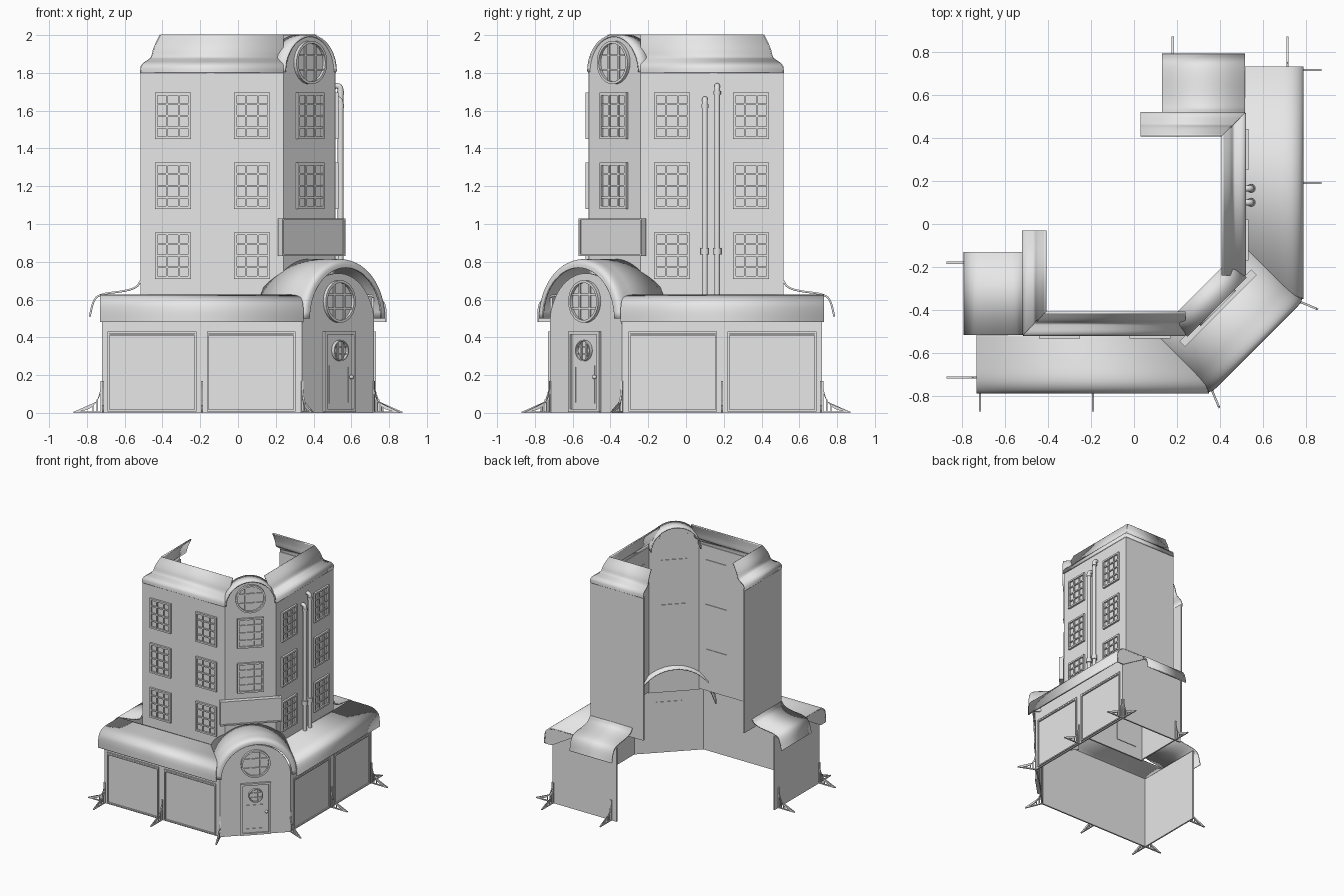
import bpy, bmesh, math
from mathutils import Matrix, Vector

old = bpy.data.objects.get("Cube")
if old:
    bpy.data.objects.remove(old, do_unlink=True)

GREY = (0.8, 0.8, 0.8, 1)
mat = bpy.data.materials.new("plain grey")
mat.use_nodes = True
mat.diffuse_color = GREY
mat.node_tree.nodes["Principled BSDF"].inputs["Base Color"].default_value = GREY

# Each wall has a local frame: x along it, -y outward, z up; angle turns it about z.
CORNER = 45


def finish(name, bm, angle, thick=0, closed=True):
    if closed:
        bmesh.ops.recalc_face_normals(bm, faces=bm.faces)
    me = bpy.data.meshes.new(name)
    bm.to_mesh(me)
    bm.free()
    ob = bpy.data.objects.new(name, me)
    bpy.context.collection.objects.link(ob)
    ob.rotation_euler.z = math.radians(angle)
    me.materials.append(mat)
    if thick:
        mod = ob.modifiers.new("thickness", 'SOLIDIFY')
        mod.thickness, mod.offset = thick, 0
    return ob


def add_prism(bm, pts, vec):
    low = [bm.verts.new(p) for p in pts]
    high = [bm.verts.new(Vector(p) + Vector(vec)) for p in pts]
    bm.faces.new(low)
    bm.faces.new(high[::-1])
    for i in range(len(pts)):
        j = (i + 1) % len(pts)
        bm.faces.new((low[i], low[j], high[j], high[i]))


def add_box(bm, a0, a1, d0, d1, z0, z1):
    add_prism(bm, [(a0, -d0, z0), (a1, -d0, z0), (a1, -d0, z1), (a0, -d0, z1)], (0, d0 - d1, 0))


def boxes(name, items, angle):
    bm = bmesh.new()
    for it in items:
        add_box(bm, *it)
    return finish(name, bm, angle)


def outline_wall(name, outline, d, angle, depth=0.012):
    bm = bmesh.new()
    add_prism(bm, [(a, -d, z) for a, z in outline], (0, depth, 0))
    return finish(name, bm, angle)


def grid(name, rows, angle, thick=0.01):
    bm = bmesh.new()
    vs = [[bm.verts.new(p) for p in row] for row in rows]
    for r, s in zip(vs, vs[1:]):
        for i in range(len(r) - 1):
            bm.faces.new((r[i], r[i + 1], s[i + 1], s[i]))
    return finish(name, bm, angle, thick, closed=False)


def rounded(pts, rounds=2):
    for _ in range(rounds):
        out = [pts[0]]
        for (a, b), (c, d) in zip(pts, pts[1:]):
            out += [(a * .75 + c * .25, b * .75 + d * .25), (a * .25 + c * .75, b * .25 + d * .75)]
        pts = out + [pts[-1]]
    return pts


def arc(r, zc, n=28):
    return [(r * math.cos(math.pi * i / n), zc + r * math.sin(math.pi * i / n)) for i in range(n + 1)]


def frame_bars(a0, a1, z0, z1, d, w, out):
    return [(a0, a1, d, d + out, z0, z0 + w), (a0, a1, d, d + out, z1 - w, z1),
            (a0, a0 + w, d, d + out, z0, z1), (a1 - w, a1, d, d + out, z0, z1)]


def window(name, a, z0, d, angle, w=0.19, h=0.245):
    a0, z1 = a - w / 2, z0 + h
    items = frame_bars(a0, a0 + w, z0, z1, d, 0.014, 0.016)
    items += [(a0 + w * k / 3 - .005, a0 + w * k / 3 + .005, d, d + .012, z0, z1) for k in (1, 2)]
    items += [(a0, a0 + w, d, d + .012, z0 + h * k / 4 - .005, z0 + h * k / 4 + .005) for k in (1, 2, 3)]
    items.append((a0, a0 + w, d - .017, d + .003, z0, z1))
    boxes(name, items, angle)


def round_window(name, z, r, d, angle, bar=0.005):
    bm = bmesh.new()
    n = 32
    turn = [2 * math.pi * i / n for i in range(n)]
    add_prism(bm, [(r * math.cos(t), -d - .003, z + r * math.sin(t)) for t in turn], (0, .02, 0))
    # Rim made of short wedges
    for t, u in zip(turn, turn[1:] + [2 * math.pi]):
        add_prism(bm, [(q * math.cos(v), -d, z + q * math.sin(v))
                       for q, v in ((r, t), (r, u), (r * .88, u), (r * .88, t))], (0, -.02, 0))
    for k in (-1, 1):
        c, half = k * r / 3, r * .92
        add_box(bm, c - bar, c + bar, d, d + .012, z - half, z + half)
        add_box(bm, -half, half, d, d + .012, z + c - bar, z + c + bar)
    finish(name, bm, angle)


MANSARD = rounded([(0, 1.8), (.003, 1.84), (.04, 1.865), (.06, 1.88), (.07, 1.93), (.105, 2.0)])
AWNING = rounded([(0, .622), (.12, .622), (.21, .62), (.255, .59), (.267, .55), (.267, .48)])
FLARE = rounded([(0, .7), (.02, .665), (.08, .645), (.21, .63), (.25, .60), (.27, .51)])
UP, LOW = 0.515, 0.72
FOOT = rounded([(0, .17), (.02, .07), (.06, .02), (.15, 0)])


def foot(name, a, d, angle):
    bm = bmesh.new()
    side = [(a - .005, -d - b, z) for b, z in FOOT] + [(a - .005, -d - b + .008, z + .009) for b, z in FOOT[::-1]]
    add_prism(bm, side, (.01, 0, 0))
    add_box(bm, a - .005, a + .005, d, d + .15, 0, .008)
    add_box(bm, a - .006, a + .006, d, d + .008, 0, .17)
    for b, h in ((.022, .07), (.045, .038)):
        add_box(bm, a - .004, a + .004, d + b, d + b + .006, 0, h)
    finish(name, bm, angle)


# Two mirrored wings, each with a street wall and a short end wall
for wing, m in (("front", 1), ("side", -1)):
    street = 0 if m == 1 else 90
    end = -90 if m == 1 else 180

    def wall(name, a0, a1, z0, z1, d, angle):
        outline_wall(name, [(m * a0, z0), (m * a1, z0), (m * a1, z1), (m * a0, z1)], d, angle)

    def roof(name, prof, d, sign, left, right, angle):
        grid(name, [[(m * left(o), -d - sign * o, z), (m * right(o), -d - sign * o, z)] for o, z in prof], angle)

    wall(wing + "_upper_wall", -UP, .24, .61, 1.81, UP, street)
    wall(wing + "_lower_wall", -LOW, .34, 0, .61, LOW, street)
    wall(wing + "_upper_end_wall", .03, UP, .62, 1.81, UP, end)
    wall(wing + "_lower_end_wall", .13, LOW, 0, .61, LOW, end)
    roof(wing + "_mansard", MANSARD, UP, -1, lambda o: -UP + o, lambda o: .24, street)
    roof(wing + "_end_mansard", MANSARD, UP, -1, lambda o: .03, lambda o: UP - o, end)
    roof(wing + "_awning", AWNING, UP, 1, lambda o: -.73, lambda o: .24 + .4 * o, street)
    roof(wing + "_end_awning", FLARE, UP, 1, lambda o: .13, lambda o: UP, end)

    # Closing plate at the awning's free end
    bm = bmesh.new()
    add_prism(bm, [(-m * .73, -UP - o, z) for o, z in AWNING] + [(-m * .73, -LOW, .48), (-m * .73, -UP, .6)],
              (m * .008, 0, 0))
    finish(wing + "_awning_cap", bm, street)

    # Windows in three floors
    for i, z in enumerate((.71, 1.08, 1.45)):
        for j, a in enumerate((-.345, .075)):
            window(f"{wing}_window_{i}_{j}", m * a, z, UP, street)

    # Shopfront panels
    for j, a in enumerate((-.69, -.165)):
        lo, hi = sorted((m * a, m * (a + .47)))
        boxes(f"{wing}_panel_{j}", frame_bars(lo, hi, .008, .43, LOW, .01, .01)
              + [(lo, hi, LOW, LOW + .01, .41, .418)], street)

    # Curved iron feet
    for j, (a, d, ang) in enumerate(((-.715, LOW, 0), (-.19, LOW, 0), (.039, .79, 22.5),
                                     (.18, LOW, -90), (.712, LOW, -90))):
        foot(f"{wing}_foot_{j}", m * a, d, ang if m == 1 else 90 - ang)

# Corner tower face with rounded top and barrel roof behind it
TOWER, ENTRY = 0.533, 0.75
outline_wall("tower_face", [(-.194, .6), (.194, .6)] + arc(.194, 1.806), TOWER, CORNER)
grid("tower_barrel_roof", [[(a, -s, z) for a, z in arc(.19, 1.806)] for s in (.43, TOWER + .012)], CORNER)
round_window("tower_round_window", 1.855, .115, TOWER, CORNER)
for i, z in enumerate((1.08, 1.45)):
    window(f"tower_window_{i}", 0, z, TOWER, CORNER, w=.2)

# Blank board above the entry
boxes("board", [(-.235, .235, TOWER, .56, .83, 1.03)]
      + frame_bars(-.235, .235, .83, 1.03, .56, .01, .01), CORNER)

# Entry face and its barrel canopy with a rolled lip
outline_wall("entry_face", [(-.269, 0), (.269, 0)] + arc(.269, .47), ENTRY, CORNER)
lip = [(.46, .31), (.7, .31)] + rounded([(.72, .31), (.775, .31), (.8, .298), (.802, .268)])
grid("entry_canopy", [[(a, -s, z) for a, z in arc(r, .5)] for s, r in lip], CORNER)
round_window("entry_round_window", .59, .112, ENTRY, CORNER)

# Door
boxes("door_frame", frame_bars(-.115, .115, .005, .43, ENTRY, .016, .018), CORNER)
boxes("door", [(-.1, .1, ENTRY - .016, ENTRY + .006, .008, .42)]
      + frame_bars(-.075, .075, .05, .25, ENTRY, .006, .01), CORNER)
round_window("door_window", .33, .055, ENTRY + .006, CORNER, .003)
bm = bmesh.new()
bmesh.ops.create_uvsphere(bm, u_segments=12, v_segments=8, radius=.012,
                          matrix=Matrix.Translation((.082, -ENTRY - .018, .19)))
finish("door_knob", bm, CORNER)

# Drain pipes on the side wing
for i, (y, top) in enumerate(((.1, 1.675), (.165, 1.745))):
    bm = bmesh.new()
    n = 14
    bend = [(.517, top - .014)] + [(.525 + .018 * math.sin(t), top - .032 + .018 * math.cos(t))
                                   for t in (0, .4, .8, 1.2, math.pi / 2)] + [(.543, .61)]
    rings = []
    for k, (x, z) in enumerate(bend):
        p, q = bend[max(k - 1, 0)], bend[min(k + 1, len(bend) - 1)]
        t = Vector((q[0] - p[0], 0, q[1] - p[1])).normalized()
        side = Vector((0, 1, 0)).cross(t)
        rings.append([bm.verts.new(Vector((x, y, z)) + .015 * (math.cos(v) * side + Vector((0, math.sin(v), 0))))
                      for v in (2 * math.pi * j / n for j in range(n))])
    for r, s in zip(rings, rings[1:]):
        for j in range(n):
            bm.faces.new((r[j], r[(j + 1) % n], s[(j + 1) % n], s[j]))
    for z, r, h in ((.855, .022, .035), (top - .05, .019, .02)):
        bmesh.ops.create_cone(bm, cap_ends=True, segments=n, radius1=r, radius2=r, depth=h,
                              matrix=Matrix.Translation((.543, y, z)))
    finish(f"drain_pipe_{i}", bm, 0)

# Smooth curved parts, keep corners sharp
for ob in bpy.context.scene.objects:
    ob.select_set(ob.type == 'MESH')
    if ob.type == 'MESH':
        bpy.context.view_layer.objects.active = ob
bpy.ops.object.shade_smooth_by_angle(angle=math.radians(35))
